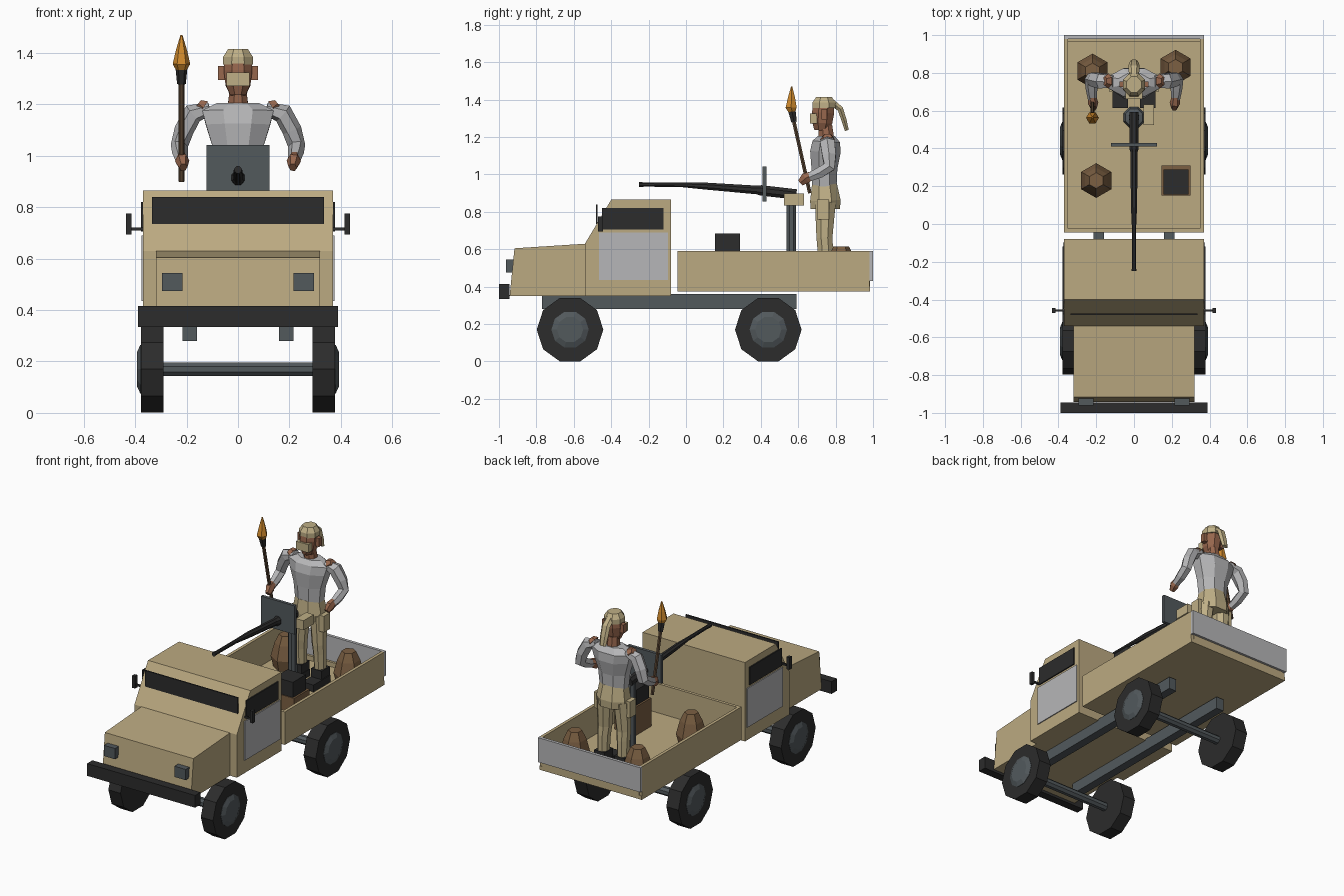
import bpy, bmesh, math
from mathutils import Vector


def material(name, r, g, b):
    m = bpy.data.materials.new(name)
    m.diffuse_color = (r, g, b, 1)
    return m


TAN = material("tan paint", .50, .40, .22)
KHAKI = material("khaki cloth", .52, .43, .24)
GREY = material("light grey", .47, .47, .48)
BLACK = material("black rubber", .025, .025, .025)
STEEL = material("dark steel", .085, .1, .108)
BROWN = material("brown sacking", .20, .115, .055)
WOOD = material("dark wood", .10, .06, .033)
SKIN = material("skin", .31, .135, .075)
ORANGE = material("orange", .62, .25, .025)


def finish(name, bm, mat):
    bmesh.ops.recalc_face_normals(bm, faces=bm.faces)
    me = bpy.data.meshes.new(name)
    bm.to_mesh(me)
    bm.free()
    me.materials.append(mat)
    ob = bpy.data.objects.new(name, me)
    bpy.context.collection.objects.link(ob)
    return ob


def boxes(name, mat, *spans):
    """Each span is x0, x1, y0, y1, z0, z1."""
    bm = bmesh.new()
    for x0, x1, y0, y1, z0, z1 in spans:
        vs = bmesh.ops.create_cube(bm, size=1)["verts"]
        for v in vs:
            v.co = ((x0 + x1) / 2 + v.co.x * (x1 - x0),
                    (y0 + y1) / 2 + v.co.y * (y1 - y0),
                    (z0 + z1) / 2 + v.co.z * (z1 - z0))
    return finish(name, bm, mat)


def pair(name, mat, x0, x1, *rest):
    """The same box on both sides."""
    return boxes(name, mat, (x0, x1, *rest), (-x1, -x0, *rest))


def prism(name, mat, profile, half):
    """Side profile (y, z) extruded across the width."""
    bm = bmesh.new()
    a = [bm.verts.new((-half, y, z)) for y, z in profile]
    b = [bm.verts.new((half, y, z)) for y, z in profile]
    bm.faces.new(a)
    bm.faces.new(b)
    for i in range(len(a)):
        j = (i + 1) % len(a)
        bm.faces.new((a[i], a[j], b[j], b[i]))
    return finish(name, bm, mat)


def loft(name, mat, rings, n=8, turn=0.0):
    """Skin through rings of (x, y, z, radius, second radius)."""
    bm = bmesh.new()
    c = [Vector(r[:3]) for r in rings]
    whole = (c[-1] - c[0]).normalized()
    ref = Vector((0, 1, 0)) if abs(whole.x) > .8 else Vector((1, 0, 0))
    loops = []
    for i, r in enumerate(rings):
        t = (c[min(i + 1, len(c) - 1)] - c[max(i - 1, 0)]).normalized()
        u = (ref - t * ref.dot(t)).normalized()
        v = t.cross(u)
        loops.append([bm.verts.new(c[i] + u * r[3] * math.cos(a) + v * r[-1] * math.sin(a))
                      for a in (turn + 2 * math.pi * k / n for k in range(n))])
    for p, q in zip(loops, loops[1:]):
        for k in range(n):
            bm.faces.new((p[k], p[(k + 1) % n], q[(k + 1) % n], q[k]))
    bm.faces.new(loops[0])
    bm.faces.new(loops[-1])
    return finish(name, bm, mat)


# Running gear
for y in (-.62, .44):
    loft("axle", STEEL, [(-.3, y, .17, .028, .028), (.3, y, .17, .028, .028)], 8, math.pi / 8)
    for s in (-1, 1):
        loft("tyre", BLACK, [(s * .29, y, .17, .178, .178), (s * .378, y, .17, .178, .178)], 10)
        loft("hub", STEEL, [(s * .37, y, .17, .1, .1), (s * .38, y, .17, .1, .1),
                            (s * .393, y, .17, .07, .07)], 10)
pair("chassis_rail", STEEL, .16, .215, -.77, .59, .28, .36)

# Cab and bonnet
prism("bonnet", TAN, [(-.943, .35), (-.917, .605), (-.53, .63), (-.53, .35)], .32)
prism("cab", TAN, [(-.54, .35), (-.54, .63), (-.40, .865), (-.08, .865), (-.08, .35)], .37)
boxes("bumper", BLACK, (-.39, .39, -1, -.945, .335, .415))
pair("headlight", STEEL, .215, .295, -.962, -.92, .475, .545)
boxes("windscreen", BLACK, (-.335, .335, -.482, -.473, .735, .84))
pair("side_window", BLACK, .37, .378, -.45, -.12, .705, .82)
pair("door", GREY, .37, .376, -.465, -.097, .435, .69)
pair("mirror", BLACK, .415, .435, -.47, -.445, .695, .775)
pair("mirror_arm", BLACK, .368, .42, -.462, -.452, .71, .722)

# Load bed
boxes("load_bed", TAN, (-.37, .37, -.045, .985, .375, .4),
      (-.37, -.35, -.045, .98, .4, .59), (.35, .37, -.045, .98, .4, .59),
      (-.35, .35, -.045, -.025, .4, .59), (-.35, .35, .965, .985, .4, .43))
boxes("tailgate", GREY, (-.37, .37, .98, 1, .43, .59))

# Cargo
for x, y in ((-.22, .81), (.22, .83), (-.2, .23)):
    loft("sack", BROWN, [(x, y, .4, .075, .075), (x, y, .47, .092, .092),
                         (x, y, .56, .068, .068), (x, y, .615, .042, .042)], 6, math.pi / 6)
boxes("crate", BROWN, (.145, .3, .15, .31, .4, .585))
boxes("crate_load", BLACK, (.157, .288, .155, .288, .585, .685))

# Mounted gun
loft("gun_post", STEEL, [(0, .563, .4, .06, .06), (0, .563, .43, .05, .05),
                         (0, .563, .435, .029, .029), (0, .563, .88, .027, .027)], 8, math.pi / 8)
loft("gun", BLACK, [(0, .59, .893, .027, .03), (0, .4, .915, .027, .03),
                    (0, .38, .917, .02, .025), (0, .1, .938, .018, .02),
                    (0, -.02, .944, .012, .013), (0, -.22, .946, .011, .012),
                    (0, -.25, .946, .014, .015)], 8, math.pi / 8)
boxes("gun_shield", STEEL, (-.122, .122, .41, .43, .855, 1.042))
boxes("ammo_box", KHAKI, (.05, .105, .525, .632, .835, .897))

# Standing figure: lower body
loft("hips", KHAKI, [(0, .745, .815, .105, .085), (0, .745, .86, .11, .088),
                     (0, .74, .95, .092, .072)], 8, math.pi / 8)
for s in (-1, 1):
    loft("leg", KHAKI, [(s * .072, .75, .44, .035, .04), (s * .07, .745, .6, .04, .045),
                        (s * .068, .74, .66, .045, .046), (s * .06, .745, .85, .052, .06)],
         8, math.pi / 8)
pair("leg_pouch", KHAKI, .095, .13, .7, .765, .76, .865)
pair("boot", BLACK, .032, .115, .615, .79, .4, .445)
pair("boot_shaft", BLACK, .035, .11, .705, .79, .44, .5)

# Standing figure: upper body
loft("shirt", GREY, [(0, .74, .93, .094, .07), (0, .74, 1.03, .105, .075),
                     (0, .745, 1.12, .135, .088), (0, .75, 1.175, .15, .08),
                     (0, .75, 1.205, .09, .05)], 8, math.pi / 8)
for s in (-1, 1):
    loft("sleeve", GREY, [(s * .11, .755, 1.185, .025, .035), (s * .175, .757, 1.165, .04, .045),
                          (s * .21, .765, 1.1, .038, .042), (s * .228, .765, 1.04, .034, .036),
                          (s * .225, .715, 1.01, .031, .033), (s * .22, .66, .985, .024, .026)],
         6)
    loft("shoulder_patch", SKIN, [(s * .135, .757, 1.188, .04, .035),
                                  (s * .155, .757, 1.203, .025, .02)], 6)
    loft("hand", SKIN, [(s * .22, .675, .998, .02, .022), (s * .217, .64, .98, .028, .034),
                        (s * .213, .612, .955, .016, .02)], 6)

# Head and headwear
loft("neck", SKIN, [(0, .752, 1.18, .045, .045), (0, .745, 1.26, .035, .04)], 8, math.pi / 8)
loft("head", SKIN, [(0, .725, 1.235, .032, .042), (0, .728, 1.275, .052, .058),
                    (0, .733, 1.33, .06, .064), (0, .735, 1.38, .056, .06)], 8, math.pi / 8)
loft("cap", KHAKI, [(0, .738, 1.355, .064, .066), (0, .738, 1.385, .063, .066),
                    (0, .738, 1.415, .042, .045)], 8, math.pi / 8)
boxes("face_mask", KHAKI, (-.045, .045, .662, .70, 1.272, 1.325))
pair("ear", SKIN, .05, .077, .725, .755, 1.295, 1.35)
loft("cap_tail", KHAKI, [(0, .78, 1.385, .025, .02), (0, .825, 1.35, .03, .018),
                         (0, .845, 1.29, .028, .016), (0, .86, 1.235, .022, .012)], 6)

# Hand-held launcher
loft("launcher_shaft", WOOD, [(-.22, .662, .9, .011, .011), (-.22, .575, 1.29, .011, .011)], 6)
loft("launcher_collar", BLACK, [(-.22, .578, 1.28, .017, .017), (-.22, .566, 1.34, .023, .023)], 6)
loft("launcher_head", ORANGE, [(-.22, .568, 1.335, .022, .022), (-.22, .562, 1.358, .034, .034),
                               (-.22, .564, 1.41, .022, .022), (-.22, .565, 1.47, .004, .004)], 6)
